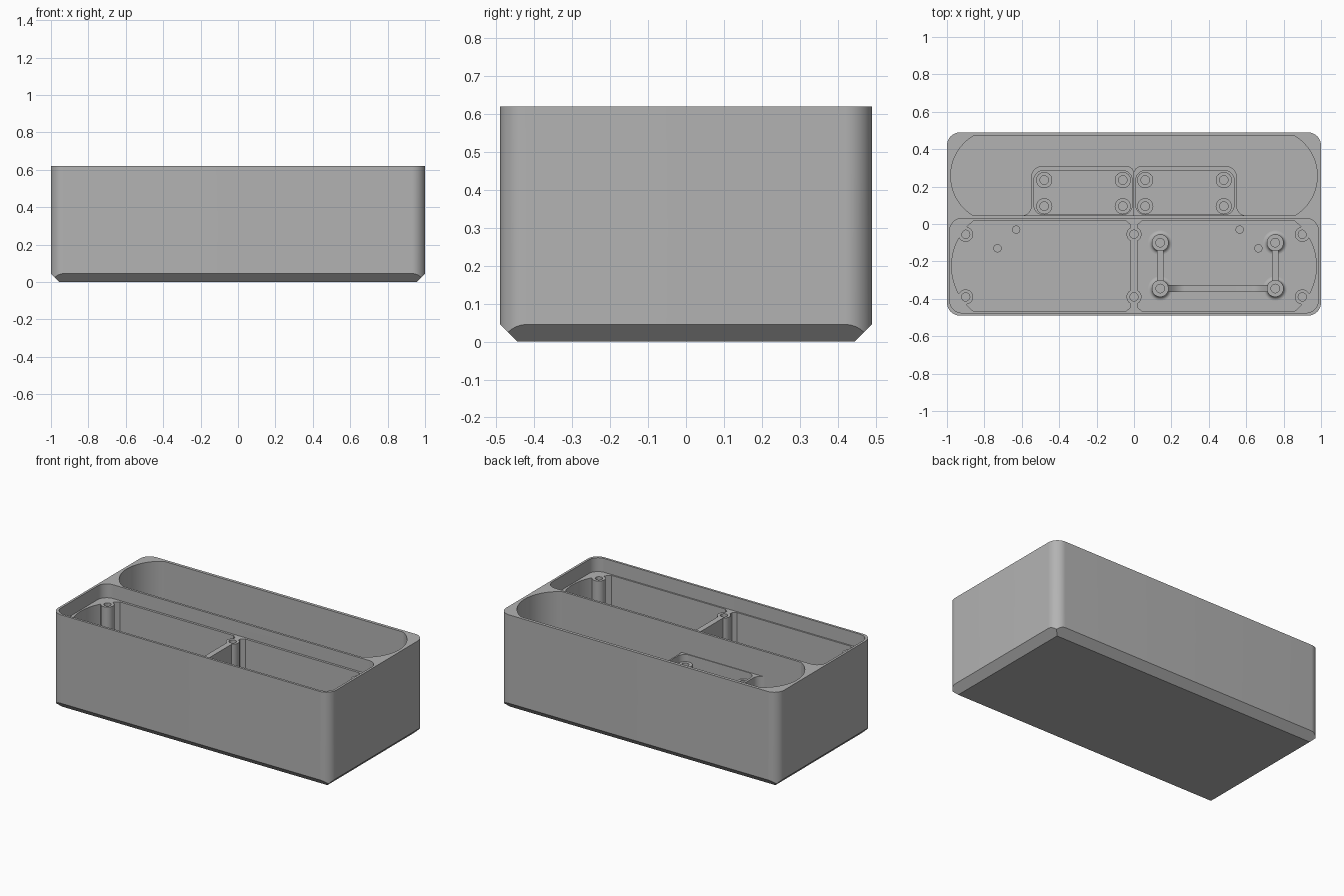
import bpy
import bmesh
from math import radians, sin, cos, tan, pi, asin
from mathutils import Vector

if "Cube" in bpy.data.objects:
    bpy.data.objects.remove(bpy.data.objects["Cube"])

HEIGHT, LEDGE, FLOOR = 0.62, 0.53, 0.045

grey = bpy.data.materials.new("plain grey")
grey.use_nodes = True
grey.diffuse_color = (0.45, 0.45, 0.45, 1)
grey.node_tree.nodes["Principled BSDF"].inputs["Base Color"].default_value = (0.45, 0.45, 0.45, 1)


def finish(name, bm):
    """Turn a bmesh into a grey object."""
    bmesh.ops.recalc_face_normals(bm, faces=bm.faces)
    mesh = bpy.data.meshes.new(name)
    bm.to_mesh(mesh)
    bm.free()
    mesh.materials.append(grey)
    obj = bpy.data.objects.new(name, mesh)
    bpy.context.collection.objects.link(obj)
    return obj


def prism(name, outline, z0, z1):
    """Upright solid with the given outline."""
    bm = bmesh.new()
    base = bm.faces.new([bm.verts.new((x, y, z0)) for x, y in outline])
    top = bmesh.ops.extrude_face_region(bm, geom=[base])["geom"]
    verts = [v for v in top if isinstance(v, bmesh.types.BMVert)]
    bmesh.ops.translate(bm, verts=verts, vec=(0, 0, z1 - z0))
    return finish(name, bm)


def rounded(corners, steps=10):
    """Outline through (x, y, radius) corners, each one filleted."""
    out = []
    for i, (x, y, r) in enumerate(corners):
        p = Vector((x, y))
        if r == 0:
            out.append(p)
            continue
        a = (Vector(corners[i - 1][:2]) - p).normalized()
        b = (Vector(corners[(i + 1) % len(corners)][:2]) - p).normalized()
        half = a.angle(b) / 2
        centre = p + (a + b).normalized() * r / sin(half)
        u, v = p + a * r / tan(half) - centre, p + b * r / tan(half) - centre
        out += [centre + u.lerp(v, k / steps).normalized() * r for k in range(steps + 1)]
    return out


def box_outline(x0, x1, y0, y1, r):
    return rounded([(x0, y0, r), (x1, y0, r), (x1, y1, r), (x0, y1, r)])


def bowed(x_flat, x_end, y0, y1, steps=24):
    """Long outline whose two ends bow outwards in an arc."""
    half, bulge, mid = (y1 - y0) / 2, x_end - x_flat, (y0 + y1) / 2
    r = (half ** 2 + bulge ** 2) / (2 * bulge)
    sweep = asin(half / r)
    arc = [(x_end - r + r * cos(t), mid + r * sin(t))
           for t in (-sweep + 2 * sweep * k / steps for k in range(steps + 1))]
    return arc + [(-x, 2 * mid - y) for x, y in arc]


def cut(obj, cutter):
    """Subtract the cutter from the object and discard it."""
    mod = obj.modifiers.new("cut", "BOOLEAN")
    mod.operation, mod.solver, mod.object = "DIFFERENCE", "EXACT", cutter
    graph = bpy.context.evaluated_depsgraph_get()
    mesh = bpy.data.meshes.new_from_object(obj.evaluated_get(graph))
    obj.modifiers.clear()
    obj.data = mesh
    bpy.data.objects.remove(cutter)


def lathe(name, profile, x, y, steps=32):
    """Spin an (r, z) profile about a vertical axis at x, y."""
    bm = bmesh.new()
    verts = [bm.verts.new((x + r, y, z)) for r, z in profile]
    edges = [bm.edges.new(pair) for pair in zip(verts, verts[1:])]
    bmesh.ops.spin(bm, geom=verts + edges, cent=(x, y, 0), axis=(0, 0, 1),
                   angle=2 * pi, steps=steps, use_duplicate=False)
    bmesh.ops.remove_doubles(bm, verts=bm.verts, dist=0.0001)
    return finish(name, bm)


def post(name, x, y, top, r, hole, base=()):
    """Screw post with a blind hole and an optional flared base."""
    profile = [(0, FLOOR - 0.01), *base, (r, top), (hole, top), (hole, top - 0.1), (0, top - 0.1)]
    if not base:
        profile.insert(1, (r, FLOOR - 0.01))
    return lathe(name, profile, x, y)


# Outer case: rounded upright corners, flat bevels round a square-cornered base
bm = bmesh.new()
for x, y in box_outline(-1, 1, -0.49, 0.49, 0.07):
    inset = min(1 - abs(x), 0.49 - abs(y))
    bm.verts.new((x, y, HEIGHT))
    bm.verts.new((x, y, 0.045 - inset))
for x in (-0.955, 0.955):
    for y in (-0.445, 0.445):
        bm.verts.new((x, y, 0))
bmesh.ops.convex_hull(bm, input=bm.verts)
bmesh.ops.dissolve_limit(bm, angle_limit=radians(1), verts=bm.verts, edges=bm.edges)
case = finish("case", bm)

# Rear trough, lid recess and front compartment
cut(case, prism("trough_cutter", bowed(0.86, 0.98, 0.045, 0.47), FLOOR, 1))
cut(case, prism("recess_cutter", box_outline(-0.985, 0.985, -0.475, 0.03, 0.065), LEDGE, 1))
cut(case, prism("compartment_cutter", bowed(0.86, 0.975, -0.465, 0.015), FLOOR, 1))

# Divider, flaring where it meets the walls
quarter = [(0.018, -0.04), (0.018, -0.005), (0.05, 0.022)]
right_side = [(x, -0.45 - y) for x, y in reversed(quarter)] + quarter
divider = prism("divider", right_side + [(-x, y) for x, y in reversed(right_side)],
                FLOOR - 0.01, LEDGE)
for y in (-0.055, -0.39):
    cut(divider, lathe("bore", [(0, LEDGE - 0.1), (0.03, LEDGE - 0.1), (0.03, 1), (0, 1)], 0, y))

# Lid screw posts
for x in (-0.9, 0, 0.9):
    for y in (-0.055, -0.39):
        post("lid_post", x, y, LEDGE, 0.04, 0.022)

# Flared standoffs with connecting ribs
flare = [(0.065 - 0.02 * sin(t), FLOOR + 0.02 - 0.02 * cos(t))
         for t in (pi / 2 * k / 6 for k in range(7))]
flare.insert(0, (0.065, FLOOR - 0.01))
for x in (0.14, 0.755):
    for y in (-0.1, -0.345):
        post("standoff", x, y, 0.2, 0.045, 0.023, flare)
    prism("side_rib", box_outline(x - 0.018, x + 0.018, -0.305, -0.14, 0.001), FLOOR - 0.01, 0.15)

# Front rib with swept ends, drawn from the side then tipped upright
ramp = [(0.18 + 0.09 * sin(t), 0.09 + 0.06 * (1 - sin(t)) ** 2)
        for t in (pi / 2 * k / 8 for k in range(9))]
side = [(0.18, FLOOR - 0.01)] + ramp
bm = bmesh.new()
outline = side + [(0.895 - x, z) for x, z in reversed(side)]
face = bm.faces.new([bm.verts.new((x, -0.363, z)) for x, z in outline])
moved = bmesh.ops.extrude_face_region(bm, geom=[face])["geom"]
bmesh.ops.translate(bm, verts=[v for v in moved if isinstance(v, bmesh.types.BMVert)],
                    vec=(0, 0.036, 0))
finish("front_rib", bm)

# Small locating pegs
for x, y in ((-0.63, -0.03), (-0.73, -0.13), (0.565, -0.03), (0.665, -0.13)):
    lathe("peg", [(0, FLOOR - 0.01), (0.022, FLOOR - 0.01), (0.022, 0.08), (0, 0.08)], x, y)

# Two walled cells in the trough, the one on the right side taller
for side_name, s, top in (("right", -1, 0.455), ("left", 1, 0.28)):
    wall = rounded([(0, 0.03, 0), (s * 0.61, 0.03, 0), (s * 0.61, 0.045, 0),
                    (s * 0.55, 0.045, 0.05), (s * 0.55, 0.31, 0.06), (0, 0.31, 0.04)])
    cell = prism(side_name + "_cell_wall", wall, FLOOR - 0.01, top)
    cut(cell, prism("cell_cutter", box_outline(*sorted((s * 0.01, s * 0.535)), 0.05, 0.285, 0.05), -1, 1))
    for x in (0.06, 0.48):
        for y in (0.095, 0.235):
            post(side_name + "_cell_post", s * x, y, top - 0.045, 0.043, 0.023)

# Smooth the round surfaces, keep the edges crisp
bpy.ops.object.select_all(action="DESELECT")
for obj in bpy.context.scene.objects:
    if obj.type == "MESH" and grey.name in obj.data.materials:
        obj.select_set(True)
        bpy.context.view_layer.objects.active = obj
bpy.ops.object.shade_smooth_by_angle(angle=radians(25))
